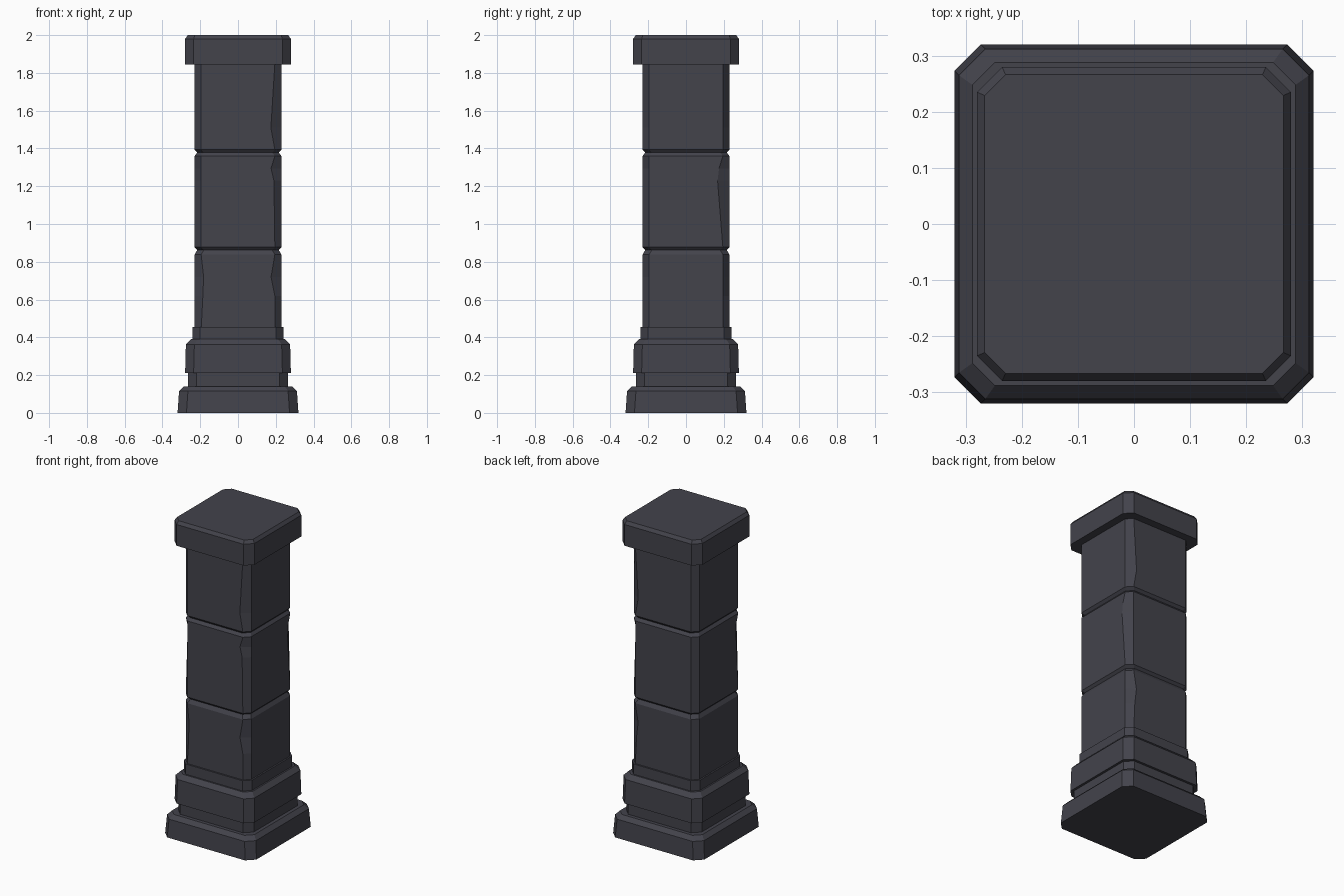
import bpy
import bmesh

cube = bpy.data.objects.get("Cube")
if cube:
    bpy.data.objects.remove(cube, do_unlink=True)

stone = bpy.data.materials.new("dark stone")
stone.use_nodes = True
colour = (0.056, 0.056, 0.071, 1)
stone.diffuse_color = colour
stone.node_tree.nodes["Principled BSDF"].inputs["Base Color"].default_value = colour
stone.node_tree.nodes["Principled BSDF"].inputs["Roughness"].default_value = 0.9

# Corner edges of a chamfered square, counter-clockwise from the front face
FRONT_L, FRONT_R, RIGHT_F, RIGHT_B, BACK_R, BACK_L, LEFT_B, LEFT_F = range(8)


def ring(half, cut):
    """Outline of a square with cut corners."""
    k = half - cut
    return [(-k, -half), (k, -half), (half, -k), (half, k),
            (k, half), (-k, half), (-half, k), (-half, -k)]


def stone_block(name, levels):
    """Loft levels of (z, half width, corner cut, chips); a chip slides one
    corner edge inward along its own face."""
    bm = bmesh.new()
    loops = []
    for z, half, cut, chips in levels:
        loop = []
        for i, (x, y) in enumerate(ring(half, cut)):
            slide = 1 - chips.get(i, 0) / (half - cut)
            if i in (FRONT_L, FRONT_R, BACK_R, BACK_L):
                x *= slide
            else:
                y *= slide
            loop.append(bm.verts.new((x, y, z)))
        loops.append(loop)
    for low, high in zip(loops, loops[1:]):
        for i in range(8):
            j = (i + 1) % 8
            bm.faces.new((low[i], low[j], high[j], high[i]))
    bm.faces.new(loops[0][::-1])
    bm.faces.new(loops[-1])
    mesh = bpy.data.meshes.new(name)
    bm.to_mesh(mesh)
    bm.free()
    mesh.materials.append(stone)
    obj = bpy.data.objects.new(name, mesh)
    bpy.context.collection.objects.link(obj)
    return obj


# Stepped foot
stone_block("base_slab", [(0, .32, .047, {}), (.115, .312, .047, {}), (.14, .288, .04, {})])
stone_block("base_neck", [(.13, .265, .045, {}), (.215, .265, .045, {})])
stone_block("base_block", [(.21, .28, .045, {}), (.362, .276, .045, {}), (.39, .25, .038, {})])
stone_block("collar", [(.38, .24, .04, {}), (.455, .24, .04, {})])

# Shaft stones with worn corners
SIDE, EDGE, CUT = .23, .216, .035
stone_block("lower_shaft", [
    (.44, SIDE, CUT, {}),
    (.62, SIDE, CUT, {FRONT_L: .009, BACK_R: .008}),
    (.72, SIDE, CUT, {FRONT_R: .02, FRONT_L: .013, BACK_R: .02}),
    (.838, SIDE, CUT, {}),
    (.862, EDGE, CUT, {})])
stone_block("middle_shaft", [
    (.862, EDGE, CUT, {}),
    (.877, SIDE, CUT, {}),
    (1.23, SIDE, CUT, {FRONT_R: .005, RIGHT_B: .028, LEFT_F: .022}),
    (1.295, SIDE, CUT, {FRONT_R: .02, RIGHT_B: .02, LEFT_F: .022}),
    (1.36, SIDE, CUT, {}),
    (1.378, EDGE, CUT, {})])
stone_block("upper_shaft", [
    (1.378, EDGE, CUT, {}),
    (1.394, SIDE, CUT, {}),
    (1.51, SIDE, CUT, {FRONT_R: .021, BACK_R: .021}),
    (1.85, SIDE, CUT, {})])

# Cap stone
stone_block("cap", [(1.845, .28, .045, {}), (1.98, .28, .045, {}), (2, .266, .037, {})])
